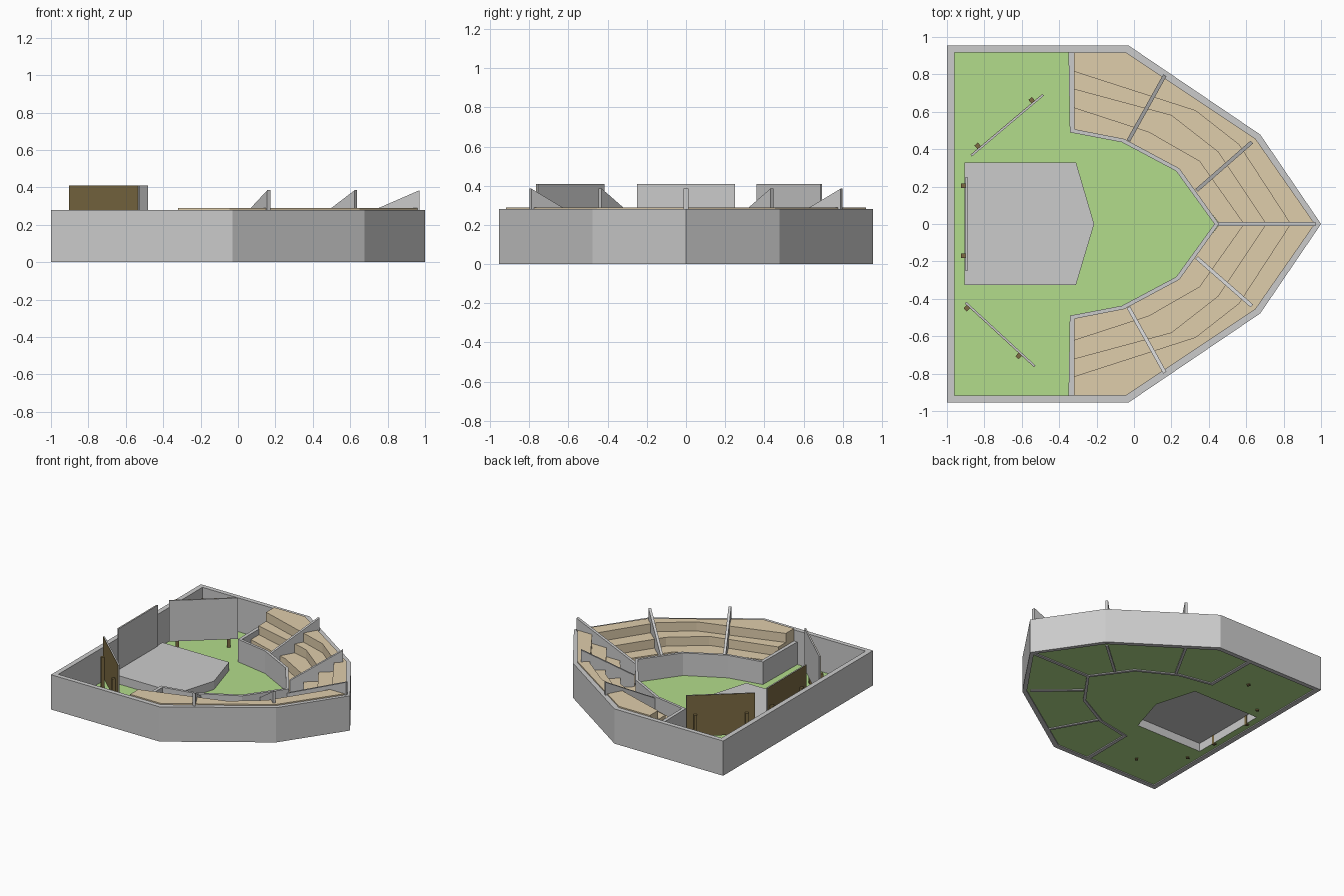
import bpy, bmesh
from mathutils import Vector

if "Cube" in bpy.data.objects:
    bpy.data.objects.remove(bpy.data.objects["Cube"])

def material(name, rgb):
    m = bpy.data.materials.new(name)
    m.diffuse_color = (*rgb, 1)
    m.use_nodes = True
    m.node_tree.nodes["Principled BSDF"].inputs["Base Color"].default_value = m.diffuse_color
    return m

GREEN = material("grass", (0.45, 0.72, 0.26))
WOOD = material("sand_wood", (0.74, 0.61, 0.41))
BROWN = material("dark_brown", (0.20, 0.145, 0.055))

def finish(name, bm, mat=None, mirror=False):
    bmesh.ops.recalc_face_normals(bm, faces=bm.faces)
    me = bpy.data.meshes.new(name)
    bm.to_mesh(me)
    bm.free()
    ob = bpy.data.objects.new(name, me)
    bpy.context.collection.objects.link(ob)
    if mat:
        me.materials.append(mat)
    if mirror:
        mod = ob.modifiers.new("mirror", 'MIRROR')
        mod.use_axis = (False, True, False)
        mod.use_mirror_merge = False
    return ob

def band(name, a, b, z0, z1, closed=False, mat=None, mirror=False):
    """Solid strip between two matching outlines."""
    bm = bmesh.new()
    rings = [[bm.verts.new((*p, z)) for p, z in ((pa, z0), (pb, z0), (pb, z1), (pa, z1))]
             for pa, pb in zip(a, b)]
    n = len(rings)
    for i in range(n if closed else n - 1):
        r, s = rings[i], rings[(i + 1) % n]
        for k in range(4):
            bm.faces.new((r[k], r[(k + 1) % 4], s[(k + 1) % 4], s[k]))
    if not closed:
        bm.faces.new(rings[0])
        bm.faces.new(rings[-1])
    return finish(name, bm, mat, mirror)

def slab(name, p, q, thick, zp, zq, z0=0, shift=0, mat=None, mirror=False):
    """Upright plate from p to q, top rising from zp to zq."""
    p, q = Vector(p), Vector(q)
    d = (q - p).normalized()
    n = Vector((-d.y, d.x))
    bm = bmesh.new()
    sides = []
    for o in (shift - thick / 2, shift + thick / 2):
        a, b = p + n * o, q + n * o
        sides.append([bm.verts.new(v) for v in
                      ((*a, z0), (*b, z0), (*b, zq), (*a, zp))])
    s, t = sides
    bm.faces.new(s)
    bm.faces.new(t)
    for k in range(4):
        bm.faces.new((s[k], s[(k + 1) % 4], t[(k + 1) % 4], t[k]))
    return finish(name, bm, mat, mirror)

def mirrored(half):
    """Close a half outline that runs along +y by adding its -y copy."""
    return half + [(x, -y) for x, y in reversed(half) if y != 0]

# Outer enclosure wall
outer = mirrored([(-1, .955), (-.03, .955), (.675, .478), (1, 0)][::-1])
inner = mirrored([(-.96, .918), (-.045, .918), (.65, .455), (.97, 0)][::-1])
outer = [(1, 0), (.675, .478), (-.03, .955), (-1, .955),
         (-1, -.955), (-.03, -.955), (.675, -.478)]
inner = [(.965, 0), (.65, .455), (-.045, .918), (-.96, .918),
         (-.96, -.918), (-.045, -.918), (.65, -.455)]
band("outer_wall", outer, inner, 0, .28, closed=True)

# Grass floor with an opening below the hollow stage
stage = [(-.905, -.325), (-.31, -.325), (-.213, 0), (-.31, .33), (-.905, .33)]
FLOOR, STAGE_TOP = .008, .075
bm = bmesh.new()
edges = []
for loop in (inner, stage):
    vs = [bm.verts.new((*p, FLOOR)) for p in loop]
    edges += [bm.edges.new((vs[i - 1], vs[i])) for i in range(len(vs))]
bmesh.ops.triangle_fill(bm, edges=edges, use_beauty=True, normal=(0, 0, 1))
finish("grass_floor", bm, GREEN)

# Stage shell
bm = bmesh.new()
low = [bm.verts.new((*p, FLOOR)) for p in stage]
top = [bm.verts.new((*p, STAGE_TOP)) for p in stage]
for i in range(5):
    bm.faces.new((low[i - 1], low[i], top[i], top[i - 1]))
bm.faces.new(top)
finish("stage", bm)

# Stepped seating, one strip per row
rows = [
    [(-.32, .50), (-.06, .445), (.235, .29), (.45, .01)],
    [(-.32, .62), (.08, .49), (.35, .335), (.58, .01)],
    [(-.32, .72), (.20, .58), (.45, .385), (.70, .01)],
    [(-.32, .815), (.33, .605), (.56, .425), (.83, .01)],
    [(-.32, .918), (-.045, .918), (.65, .455), (.96, .01)],
]
for i, h in enumerate((.07, .145, .217, .29)):
    band(f"seating_row_{i + 1}", rows[i], rows[i + 1], .01, h, mat=WOOD, mirror=True)

# Parapet around the seating, including its end wall
band("parapet",
     [(-.35, .918), (-.343, .49), (-.065, .437), (.225, .283), (.43, 0)],
     [(-.318, .918), (-.318, .507), (-.052, .455), (.243, .297), (.455, 0)],
     0, .19, mirror=True)

# Sloped aisle dividers
slab("side_divider", (-.03, .445), (.165, .795), .02, .175, .385, mirror=True)
slab("corner_divider", (.335, .18), (.63, .438), .02, .16, .385, mirror=True)
slab("centre_divider", (.43, 0), (.97, 0), .024, .15, .385)

# Backdrop screens: grey front, brown back, two posts each
screens = {
    "left": ((-.87, .365), (-.485, .69), (.12, .87)),
    "middle": ((-.895, -.25), (-.895, .25), (.16, .91)),
    "right": ((-.53, -.76), (-.90, -.42), (.20, .95)),
}
for side, (p, q, spots) in screens.items():
    slab(f"{side}_screen", p, q, .01, .41, .41, z0=.08)
    slab(f"{side}_screen_back", p, q, .002, .41, .41, z0=.08, shift=.006, mat=BROWN)
    for i, t in enumerate(spots):
        c = Vector(p).lerp(Vector(q), t)
        d = (Vector(q) - Vector(p)).normalized() * .012
        slab(f"{side}_screen_post_{i + 1}", c - d, c + d, .024, .26, .26,
             shift=.019, mat=BROWN)
